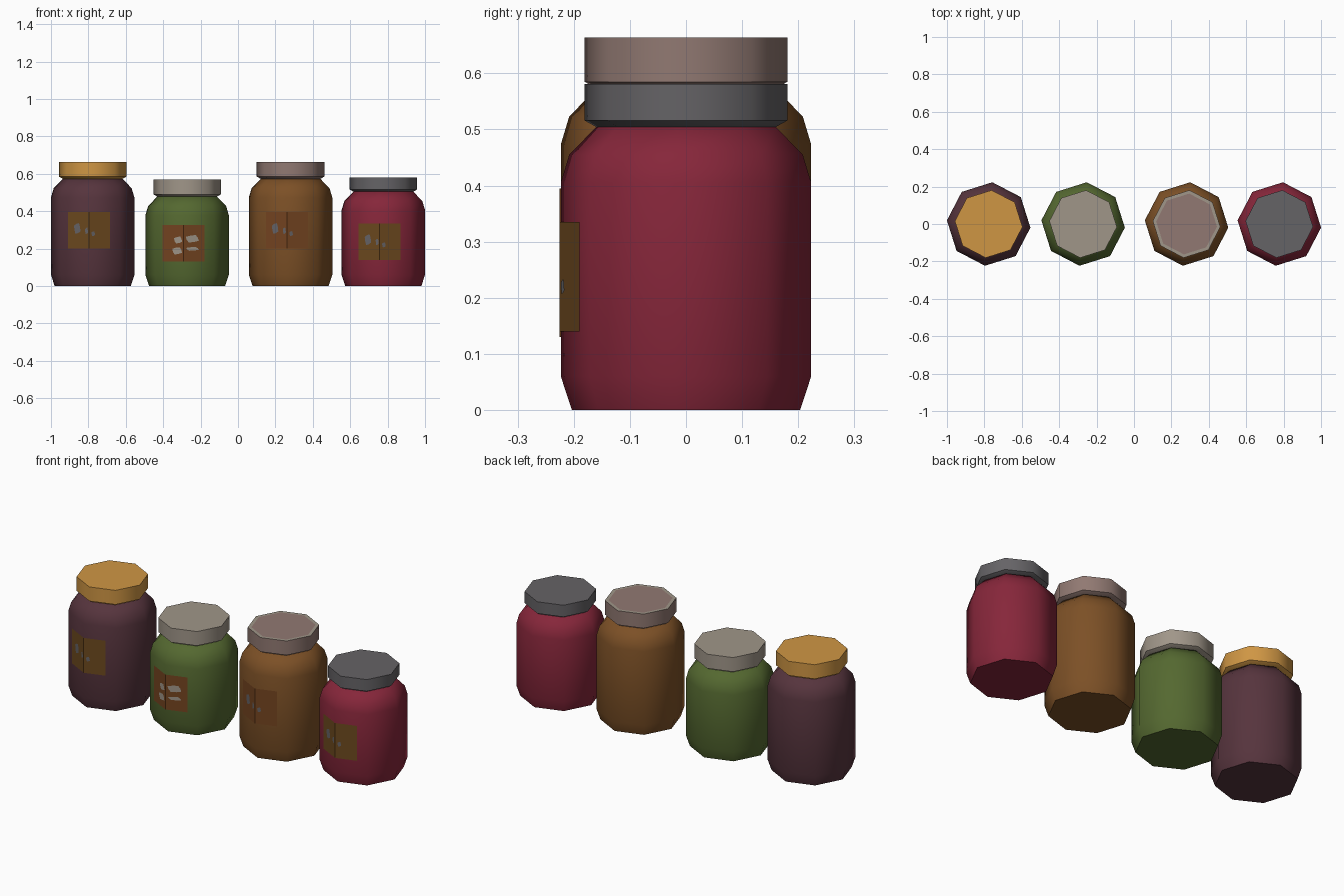
import bpy, bmesh, math

if "Cube" in bpy.data.objects:
    bpy.data.objects.remove(bpy.data.objects["Cube"])

ROT = math.radians(-5)   # every octagon is turned slightly
R = 0.224                # jar radius
LID_R = 0.1815


def material(name, r, g, b):
    def lin(c):
        c /= 255
        return c / 12.92 if c <= 0.04045 else ((c + 0.055) / 1.055) ** 2.4
    m = bpy.data.materials.new(name)
    m.diffuse_color = (lin(r), lin(g), lin(b), 1)
    m.use_nodes = True
    m.node_tree.nodes["Principled BSDF"].inputs["Base Color"].default_value = m.diffuse_color
    return m


PURPLE = material("plum jam", 86, 52, 61)
GREEN = material("green pickle", 84, 104, 48)
BROWN = material("brown preserve", 124, 80, 38)
RED = material("red jam", 134, 38, 58)
ORANGE = material("orange lid", 207, 150, 68)
PALE = material("pale grey lid", 160, 150, 137)
PINK = material("dusty pink lid", 145, 121, 114)
DARK = material("dark grey lid", 101, 99, 102)
PAPER = material("label brown", 108, 72, 30)
RUST = material("label rust", 116, 68, 32)


def make(name, bm, mats, x, smooth=True):
    me = bpy.data.meshes.new(name)
    bm.to_mesh(me)
    bm.free()
    ob = bpy.data.objects.new(name, me)
    ob.location.x = x
    bpy.context.collection.objects.link(ob)
    for m in mats:
        me.materials.append(m)
    if smooth:
        bpy.ops.object.select_all(action='DESELECT')
        ob.select_set(True)
        bpy.context.view_layer.objects.active = ob
        bpy.ops.object.shade_smooth_by_angle(angle=math.radians(55))
    return ob


def turned(profile):
    """Eight-sided solid from (radius, height) pairs, bottom to top."""
    bm = bmesh.new()
    rings = [[bm.verts.new((r * math.cos(ROT + k * math.pi / 4),
                            r * math.sin(ROT + k * math.pi / 4), z))
              for k in range(8)] for r, z in profile]
    for a, b in zip(rings, rings[1:]):
        for k in range(8):
            n = (k + 1) % 8
            bm.faces.new((a[k], a[n], b[n], b[k]))
    bm.faces.new(rings[0][::-1])
    bm.faces.new(rings[-1])
    return bm


FOLD = R * math.cos(ROT + 6 * math.pi / 4)   # front corner of the octagon


def on_front(u, z, off):
    """Point on the two front faces of the jar, lifted by off."""
    r = R + off
    k = 5 if u < FOLD else 6
    a0, a1 = ROT + k * math.pi / 4, ROT + (k + 1) * math.pi / 4
    x0, y0, x1, y1 = r * math.cos(a0), r * math.sin(a0), r * math.cos(a1), r * math.sin(a1)
    t = (u - x0) / (x1 - x0)
    return (u, y0 + t * (y1 - y0), z)


def label(name, x, z0, mat, fleck_mat, flecks):
    bm = bmesh.new()
    cols = [[bm.verts.new(on_front(u, z, 0.002)) for z in (z0, z0 + 0.195)]
            for u in (-0.132, FOLD, 0.092)]
    for a, b in zip(cols, cols[1:]):
        bm.faces.new((a[0], b[0], b[1], a[1]))
    # worn print patches
    for u0, u1, h0, h1 in flecks:
        cu, cz, ru, rz = (u0 + u1) / 2, z0 + (h0 + h1) / 2, (u1 - u0) / 2, (h1 - h0) / 2
        pts = []
        for i in range(8):
            s = 1 if i % 2 else 0.8
            a = i * math.pi / 4 + 0.3
            pts.append(bm.verts.new(on_front(cu + s * ru * math.cos(a),
                                             cz + s * rz * math.sin(a), 0.004)))
        bm.faces.new(pts).material_index = 1
    make(name, bm, [mat, fleck_mat], x, smooth=False)


SMALL = [(-0.102, -0.063, 0.075, 0.14), (-0.042, -0.024, 0.075, 0.115),
         (-0.008, 0.014, 0.065, 0.095)]
LARGE = [(-0.073, -0.024, 0.095, 0.137), (-0.083, -0.024, 0.036, 0.08),
         (-0.012, 0.067, 0.1, 0.145), (-0.01, 0.067, 0.057, 0.08)]

# name, x, body top, lid bottom, lid top, body, lid, label bottom, label, fleck, flecks
JARS = [
    ("plum", -0.777, 0.573, 0.585, 0.664, PURPLE, ORANGE, 0.2, PAPER, DARK, SMALL),
    ("green", -0.272, 0.478, 0.49, 0.569, GREEN, PALE, 0.13, RUST, PALE, LARGE),
    ("brown", 0.281, 0.573, 0.585, 0.664, BROWN, PINK, 0.2, RUST, DARK, SMALL),
    ("red", 0.777, 0.505, 0.516, 0.581, RED, DARK, 0.14, PAPER, DARK, SMALL),
]

for name, x, top, l0, l1, body, lid, lz, lmat, fmat, flecks in JARS:
    # jar body
    make(name + "_jar", turned([(0.204, 0), (R, 0.06), (R, top - 0.1),
                                (0.209, top - 0.05), (0.16, top)]), [body], x)
    # lid with chamfered underside
    prof = [(0.16, l0 - 0.012), (LID_R, l0), (LID_R, l1)]
    rim = name == "brown"
    if rim:
        prof.append((0.163, l1))
    bm = turned(prof)
    if rim:   # pale ring around the lid top
        bm.normal_update()
        for f in bm.faces:
            if f.normal.z > 0.9 and len(f.verts) == 4:
                f.material_index = 1
    make(name + "_lid", bm, [lid, PALE], x)
    # wrap-around paper label
    label(name + "_label", x, lz, lmat, fmat, flecks)
